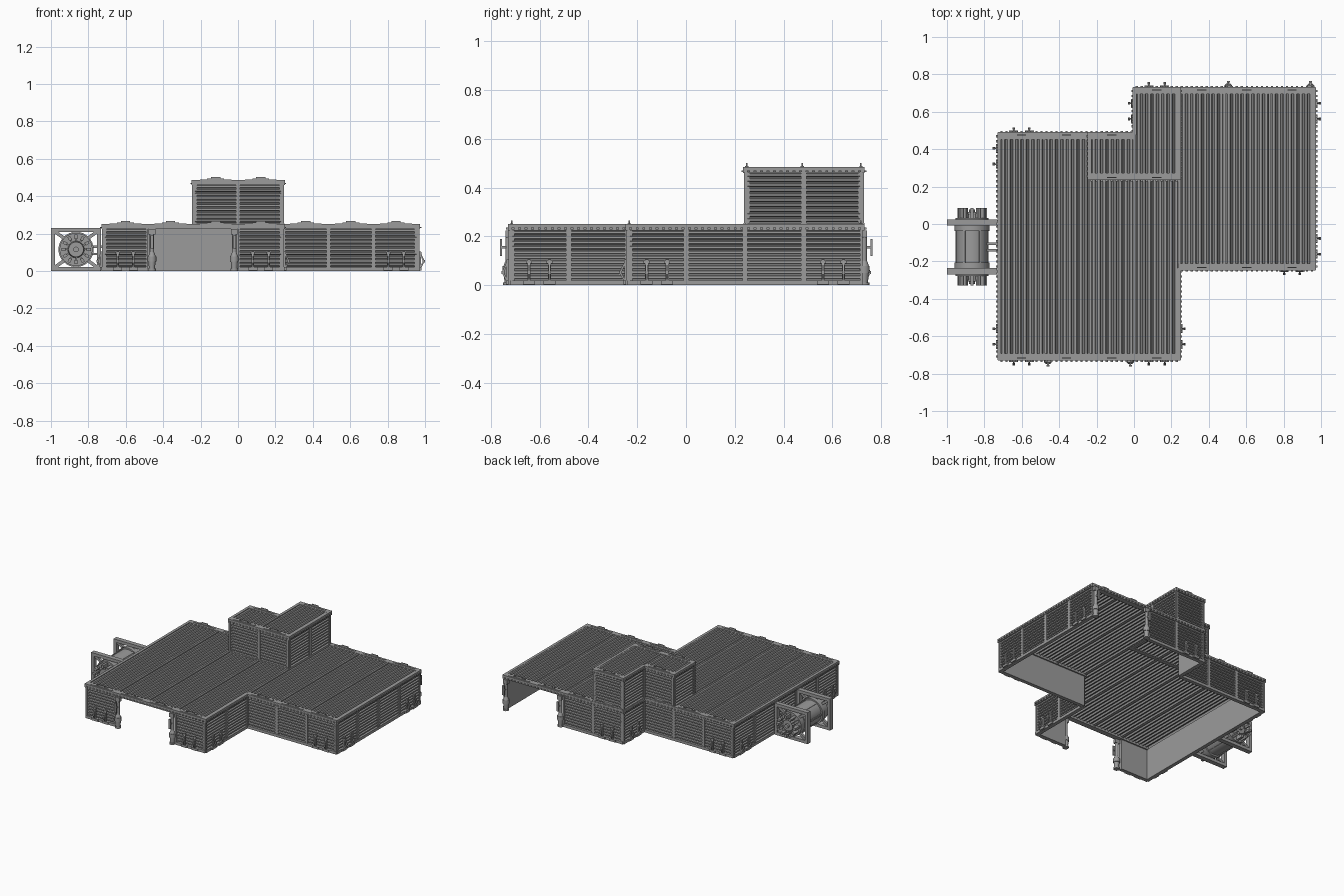
import bpy, bmesh, math
from mathutils import Matrix, Vector

if "Cube" in bpy.data.objects:
    bpy.data.objects.remove(bpy.data.objects["Cube"])

GREY = (0.33, 0.33, 0.33, 1)
metal = bpy.data.materials.new("grey_metal")
metal.use_nodes = True
metal.diffuse_color = GREY
metal.node_tree.nodes["Principled BSDF"].inputs["Base Color"].default_value = GREY

CELL, START, LEVEL, TOP = 0.241, -0.722, 0.235, 0.25
HALF = CELL / 2
parts = {}


def part(name):
    return parts.setdefault(name, bmesh.new())


def box(name, lo, hi, frame=Matrix()):
    """Box between two corners, placed by a frame."""
    lo, hi = Vector(lo), Vector(hi)
    m = Matrix.Translation((lo + hi) / 2) @ Matrix.Diagonal((*(hi - lo), 1))
    bmesh.ops.create_cube(part(name), size=1, matrix=frame @ m)


def bar(name, a, b, width, depth):
    """Straight bar from a to b."""
    a, b = Vector(a), Vector(b)
    d = b - a
    turn = d.to_track_quat('Z', 'Y').to_matrix().to_4x4()
    m = Matrix.Translation((a + b) / 2) @ turn
    bmesh.ops.create_cube(part(name), size=1, matrix=m @ Matrix.Diagonal((width, depth, d.length, 1)))


def cyl(name, r1, r2, lo, hi, frame, sides=24):
    """Cylinder or cone along the z axis of a frame."""
    bmesh.ops.create_cone(part(name), cap_ends=True, segments=sides, radius1=r1, radius2=r2,
                          depth=hi - lo, matrix=frame @ Matrix.Translation((0, 0, (lo + hi) / 2)))


def ribs(length, count, low, high):
    """Trapezoid corrugation as (along, offset) pairs."""
    step = length / count
    pts = []
    for k in range(count):
        for f, h in ((0, low), (0.25, low), (0.4, high), (0.85, high)):
            pts.append(((k + f) * step, h))
    return pts + [(length, low)]


def sheet(name, ends):
    """Strip of quads between two matching rows of points."""
    bm = part(name)
    rows = [[bm.verts.new(p) for p in row] for row in ends]
    for k in range(len(rows[0]) - 1):
        bm.faces.new((rows[0][k], rows[1][k], rows[1][k + 1], rows[0][k + 1]))


def line(k):
    return START + CELL * k


# Footprint cells of each storey and the open doorways
ground = {(i, j) for i in range(4) for j in range(5)} | {(i, j) for i in range(3, 7) for j in range(2, 6)}
tower = {(2, 4), (3, 4), (3, 5)}
doors = {(1, 0, -1), (2, 0, -1), (5, 5, 1), (6, 5, 1)}
SIDES = ((0, -1), (1, 0), (0, 1), (-1, 0))


def edge_frame(i, j, side, z):
    """Frame with x along the wall, -y outward, centred on a cell side."""
    dx, dy = side
    pos = Vector((line(i + 0.5) + dx * HALF, line(j + 0.5) + dy * HALF, z))
    return Matrix.Translation(pos) @ Matrix.Rotation(math.atan2(dy, dx) + math.pi / 2, 4, 'Z')


def wall(f):
    for s in (-1, 1):
        a, b = sorted((s * HALF, s * (HALF - 0.011)))
        box("wall_posts", (a, -0.005, 0), (b, 0.018, 0.225), f)
    box("bottom_rails", (-HALF, -0.007, 0), (HALF, 0.018, 0.02), f)
    w = HALF - 0.011
    profile = ribs(0.204, 10, 0.009, -0.001)
    sheet("louvre_panels", [[f @ Vector((x, d, 0.02 + t)) for t, d in profile] for x in (-w, w)])
    box("inner_panels", (-HALF, 0.016, 0), (HALF, 0.02, 0.23), f)


def top_rail(f, gable):
    depth = 0.03 if gable else 0.012
    box("top_rails", (-HALF - 0.006, -0.008, 0.224), (HALF + 0.006, depth, TOP), f)
    for k in range(9):
        x = (k - 4) * CELL / 9
        box("rail_bolts", (x - 0.006, -0.015, 0.229), (x + 0.006, -0.008, 0.236), f)
    if gable:
        # Thin raised lifting plate in two steps
        box("lifting_plates", (-0.045, 0.004, TOP), (0.045, 0.01, TOP + 0.008), f)
        box("lifting_plates", (-0.025, 0.004, TOP), (0.025, 0.01, TOP + 0.016), f)
        box("lifting_plates", (-0.085, 0.0, TOP), (0.085, 0.014, TOP + 0.003), f)


def bracket(f, x):
    name = "tie_brackets"
    box(name, (x - 0.024, -0.016, 0.003), (x + 0.024, -0.005, 0.02), f)
    box(name, (x - 0.007, -0.013, 0.02), (x + 0.007, -0.004, 0.105), f)
    box(name, (x - 0.012, -0.015, 0.09), (x + 0.012, -0.004, 0.102), f)
    tip = f @ Vector((x, -0.029, 0.052))
    for z in (0.012, 0.098):
        bar(name, f @ Vector((x, -0.008, z)), tip, 0.008, 0.008)
    box(name, (x - 0.007, -0.034, 0.046), (x + 0.007, -0.022, 0.058), f)


# Walls, rails and brackets along every open side
for z, cells in ((0, ground), (LEVEL, tower)):
    for i, j in sorted(cells):
        open_sides = [s for s in SIDES if (i + s[0], j + s[1]) not in cells]
        for side in open_sides:
            f = edge_frame(i, j, side, z)
            top_rail(f, side[1] != 0)
            if side[1] and (i, j, side[1]) in doors and z == 0:
                continue
            wall(f)
            if z == 0 and len(open_sides) > 1:
                for x in (-0.042, 0.042):
                    bracket(f, x)

# Corrugated roof strips
strips = [(i, 0, 5, 0) for i in range(3)] + [(3, 0, 6, 0)] + [(i, 2, 6, 0) for i in range(4, 7)]
strips += [(2, 4, 5, LEVEL), (3, 4, 6, LEVEL)]
for i, j0, j1, z in strips:
    profile = ribs(CELL - 0.012, 8, 0.236, 0.248)
    sheet("roof_sheets", [[(line(i) + 0.006 + t, line(j), z + h) for t, h in profile] for j in (j0, j1)])
    for k in (i, i + 1):
        edge = 0.006 if k == i else -0.006
        a, b = sorted((line(k), line(k) + edge))
        box("roof_seams", (a, line(j0), z + 0.232), (b, line(j1), z + 0.248))

# Jacks at both sides of each doorway
JACK = ((0.021, 0.021, 0, 0.012), (0.016, 0.019, 0.012, 0.05), (0.023, 0.023, 0.05, 0.078),
        (0.02, 0.012, 0.078, 0.1), (0.012, 0.012, 0.1, 0.2))
for x, side in ((line(1), -1), (line(3), -1), (line(5), 1), (line(7), 1)):
    inward = 0.021 if x in (line(1), line(5)) else -0.021
    y = line(0) - 0.006 if side < 0 else line(6) + 0.006
    f = Matrix.Translation((x + inward, y, 0))
    for r1, r2, lo, hi in JACK:
        cyl("door_jacks", r1, r2, lo, hi, f, 12)
    box("jack_mounts", (-0.018, -0.012, 0.195), (0.018, 0.012, 0.225), f)
    a, b = sorted((side * 0.026, side * 0.034))
    box("jack_mounts", (-0.008, a, 0.12), (0.008, b, 0.19), f)
    a, b = sorted((0, side * 0.03))
    box("jack_mounts", (-0.005, a, 0.15), (0.005, b, 0.16), f)

# Cable drum with two square end frames
CX, CY, CZ, R = -0.866, -0.122, 0.115, 0.134
axis = Matrix.Translation((CX, CY, CZ)) @ Matrix.Rotation(math.pi / 2, 4, 'X')
cyl("drum_body", 0.083, 0.083, -0.12, 0.12, axis, 32)
for s in (-1, 1):
    y = CY + s * 0.13
    lo, hi = y - 0.017, y + 0.017
    for e in (-1, 1):
        a, b = sorted((e * R, e * (R - 0.022)))
        box("drum_frames", (CX + a, lo, 0), (CX + b, hi, 0.23))
        a, b = sorted((e * 0.115, e * 0.093))
        box("drum_frames", (CX - R, lo, CZ + a), (CX + R, hi, CZ + b))
        for g in (-1, 1):
            bar("drum_frames", (CX + e * 0.12, y, CZ + g * 0.1), (CX + e * 0.05, y, CZ + g * 0.05), 0.018, 0.018)
    f = axis @ Matrix.Rotation(0 if s < 0 else math.pi, 4, 'X')
    cyl("drum_collars", 0.094, 0.094, 0.085, 0.113, f, 32)
    cyl("drum_hubs", 0.088, 0.088, 0.113, 0.155, f, 32)
    cyl("drum_hubs", 0.045, 0.04, 0.155, 0.185, f)
    cyl("drum_hubs", 0.015, 0.015, 0.185, 0.2, f, 12)
    # Ring of fingers round the hub
    for k in range(12):
        turn = f @ Matrix.Rotation(k * math.tau / 12, 4, 'Z')
        box("drum_fingers", (0.056, -0.008, 0.15), (0.079, 0.008, 0.208), turn)
        box("drum_fingers", (0.04, -0.004, 0.15), (0.06, 0.004, 0.175), turn)

# Lengthwise ties on the drum and rods to the wall
for k in range(6):
    turn = axis @ Matrix.Rotation(k * math.tau / 6, 4, 'Z')
    box("drum_ties", (0.08, -0.006, -0.09), (0.088, 0.006, 0.09), turn)
for y in (-0.14, -0.105):
    for z in (0.09, 0.13):
        bar("drum_rods", (-0.79, y, z), (-0.715, y, z), 0.012, 0.012)

# Turn every part into an object
ROUND = ("drum_body", "drum_collars", "drum_hubs", "door_jacks")
for name, bm in parts.items():
    mesh = bpy.data.meshes.new(name)
    bm.to_mesh(mesh)
    bm.free()
    mesh.materials.append(metal)
    if name in ROUND:
        mesh.shade_smooth()
        mesh.set_sharp_from_angle(angle=math.radians(35))
    bpy.context.collection.objects.link(bpy.data.objects.new(name, mesh))
